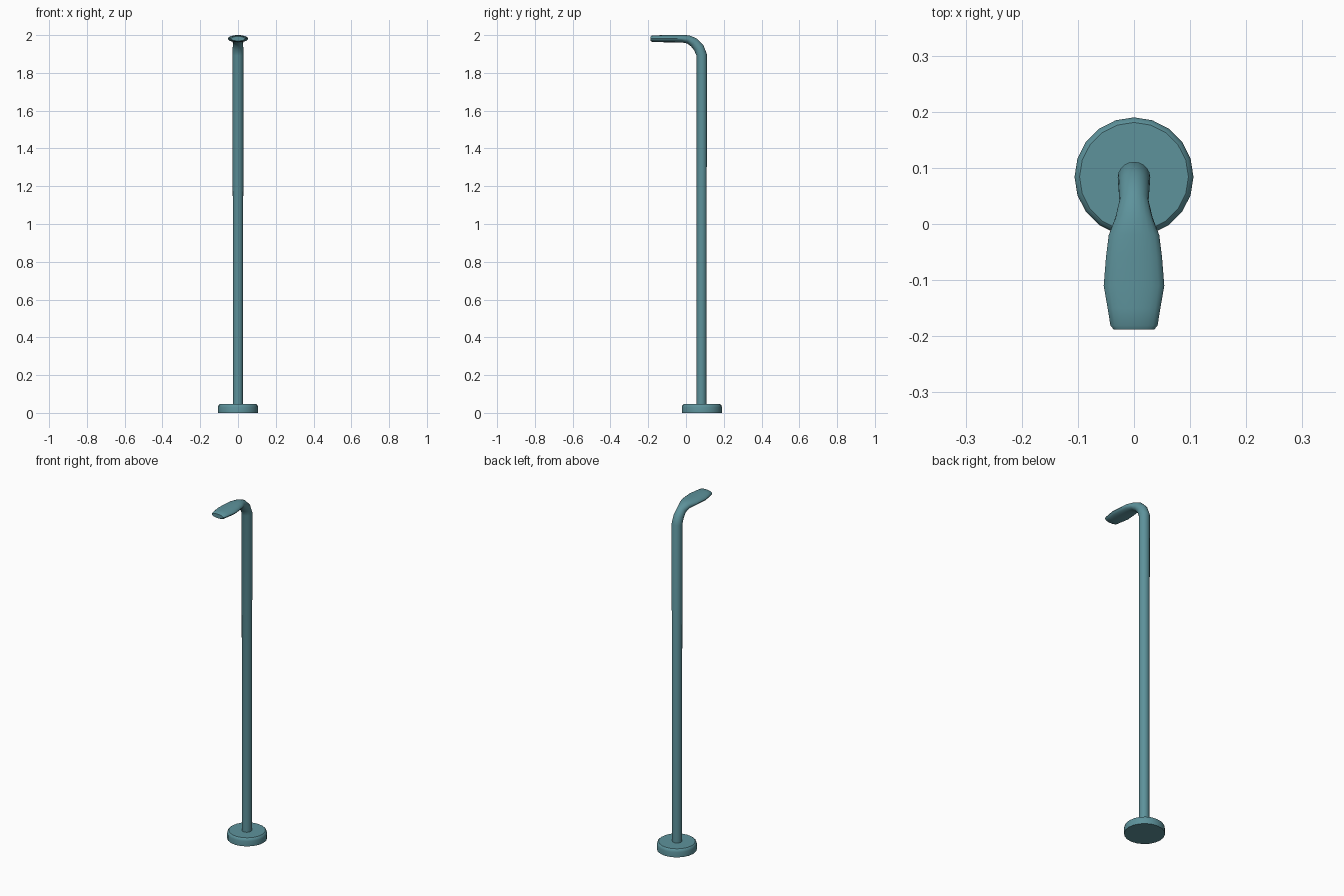
import bpy, bmesh, math
from mathutils import Vector

if "Cube" in bpy.data.objects:
    bpy.data.objects.remove(bpy.data.objects["Cube"])

SIDES = 20
POLE_Y = 0.083

mat = bpy.data.materials.new("teal_metal")
mat.diffuse_color = (0.11, 0.29, 0.33, 1)
mat.use_nodes = True
mat.node_tree.nodes["Principled BSDF"].inputs["Base Color"].default_value = mat.diffuse_color


def loft(name, rings):
    """Rings are (y, z, tilt in degrees toward the front, half width, half thickness)."""
    bm = bmesh.new()
    loops = []
    for y, z, tilt, hw, ht in rings:
        a = math.radians(tilt)
        back = Vector((0, math.cos(a), math.sin(a)))
        loop = []
        for i in range(SIDES):
            t = 2 * math.pi * i / SIDES
            loop.append(bm.verts.new(Vector((0, y, z)) + Vector((hw * math.cos(t), 0, 0))
                                     + back * (ht * math.sin(t))))
        loops.append(loop)
    for a, b in zip(loops, loops[1:]):
        for i in range(SIDES):
            j = (i + 1) % SIDES
            bm.faces.new((a[i], a[j], b[j], b[i]))
    bm.faces.new(loops[0][::-1])
    bm.faces.new(loops[-1])
    bmesh.ops.recalc_face_normals(bm, faces=bm.faces)
    me = bpy.data.meshes.new(name)
    bm.to_mesh(me)
    bm.free()
    ob = bpy.data.objects.new(name, me)
    bpy.context.collection.objects.link(ob)
    me.materials.append(mat)
    bpy.ops.object.select_all(action='DESELECT')
    ob.select_set(True)
    bpy.context.view_layer.objects.active = ob
    bpy.ops.object.shade_smooth_by_angle(angle=math.radians(35))
    return ob


# Round foot with a softened top edge
loft("base", [
    (0.084, 0.0, 0, 0.106, 0.106),
    (0.084, 0.03, 0, 0.106, 0.106),
    (0.084, 0.041, 0, 0.103, 0.103),
    (0.084, 0.046, 0, 0.097, 0.097),
])

# Pole bending forward into the flattened lamp head
loft("pole_and_lamp_head", [
    (POLE_Y - 0.001, 0.04, 0, 0.026, 0.026),
    (POLE_Y, 1.895, 8, 0.029, 0.028),
    (0.068, 1.933, 30, 0.028, 0.028),
    (0.042, 1.961, 55, 0.026, 0.026),
    (0.012, 1.977, 75, 0.033, 0.022),
    (-0.02, 1.981, 86, 0.045, 0.020),
    (-0.06, 1.981, 90, 0.050, 0.019),
    (-0.11, 1.981, 90, 0.054, 0.019),
    (-0.15, 1.981, 90, 0.047, 0.018),
    (-0.181, 1.981, 90, 0.042, 0.016),
    (-0.188, 1.981, 90, 0.036, 0.012),
])
